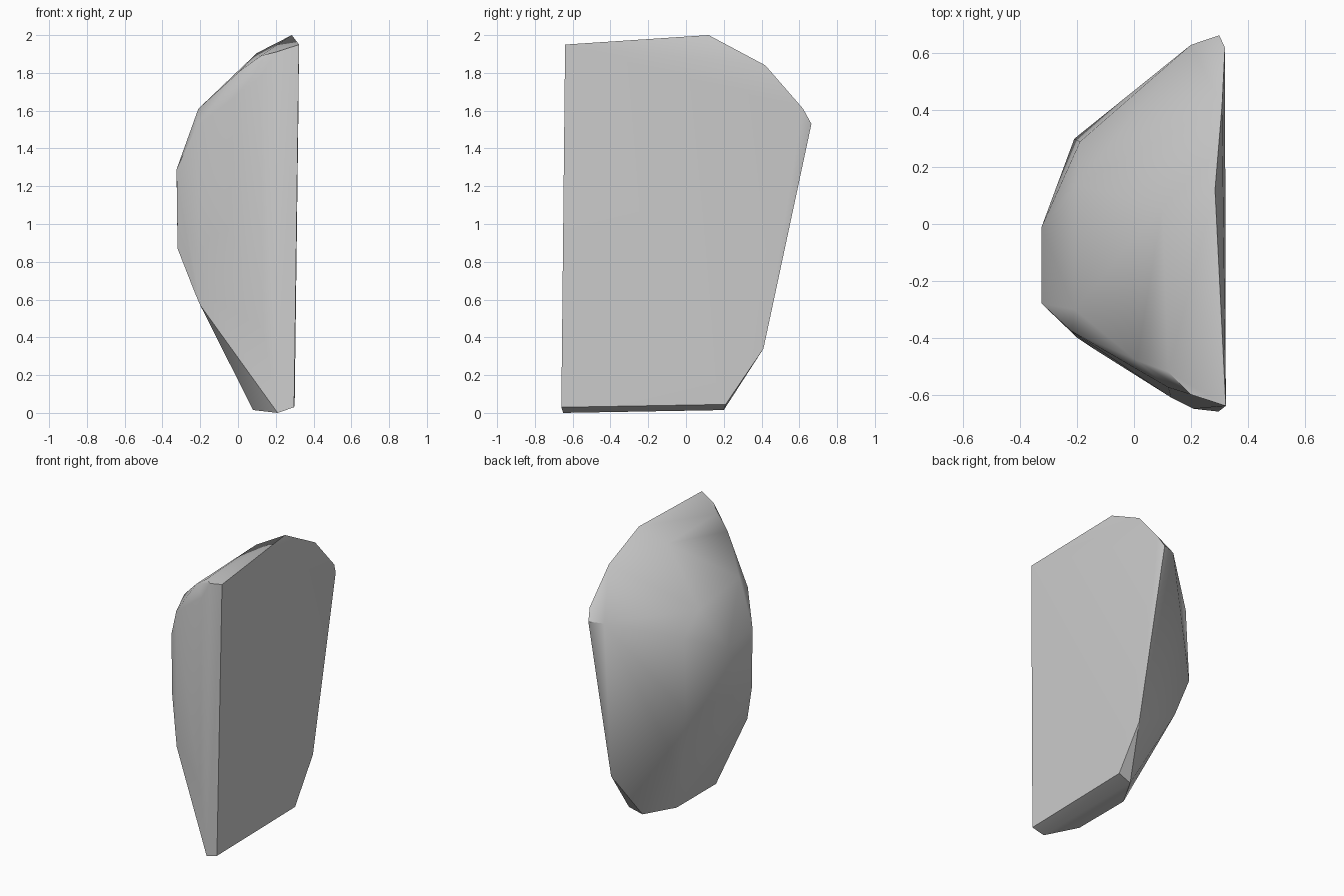
import bpy
import bmesh
import math

default_cube = bpy.data.objects.get("Cube")
if default_cube:
    bpy.data.objects.remove(default_cube, do_unlink=True)


def make_material(name, colour):
    """One flat colour for the viewport and the shader."""
    material = bpy.data.materials.new(name)
    material.use_nodes = True
    material.diffuse_color = colour
    shader = material.node_tree.nodes["Principled BSDF"]
    shader.inputs["Base Color"].default_value = colour
    return material


def make_hull(name, corner_groups, material, sharp_angle):
    """Wrap a tight convex skin around groups of corner points."""
    shape = bmesh.new()
    for group in corner_groups:
        for corner in group:
            shape.verts.new(corner)
    result = bmesh.ops.convex_hull(shape, input=shape.verts)
    # Corners that ended up inside the skin are not needed
    spare = set(result["geom_interior"]) | set(result["geom_unused"])
    loose = [item for item in spare if isinstance(item, bmesh.types.BMVert)]
    bmesh.ops.delete(shape, geom=loose, context="VERTS")
    bmesh.ops.recalc_face_normals(shape, faces=shape.faces)

    mesh = bpy.data.meshes.new(name)
    shape.to_mesh(mesh)
    shape.free()
    mesh.materials.append(material)
    part = bpy.data.objects.new(name, mesh)
    bpy.context.collection.objects.link(part)

    bpy.ops.object.select_all(action="DESELECT")
    part.select_set(True)
    bpy.context.view_layer.objects.active = part
    bpy.ops.object.shade_smooth_by_angle(angle=math.radians(sharp_angle))
    return part


# Outline of the broad, cleanly split side
split_side = [
    (.323, -.64, 1.95), (.285, .12, 2), (.31, .42, 1.84), (.32, .62, 1.61),
    (.3, .664, 1.53), (.3, .41, .34), (.3, .21, .045), (.297, -.66, .03),
]
# Upper edge of the front and the crest behind it
upper_rim = [
    (.2, -.6, 1.91), (.12, -.52, 1.89), (.01, -.48, 1.81),
    (-.21, -.3, 1.61), (.1, .06, 1.905), (-.2, .14, 1.55),
]
# Rounded outer bulge
bulge = [
    (-.325, -.28, 1.29), (-.32, -.28, .87), (-.325, -.01, 1.25),
    (-.23, -.37, .64), (-.2, -.4, .57),
]
# Steep front face
front_face = [
    (-.22, -.377, 1.515), (-.14, -.425, 1.5), (-.14, -.44, .6),
    (.12, -.575, 1.78), (.13, -.61, .45),
]
# Ridge across the back
back_ridge = [
    (.2, .63, 1.53), (-.19, .29, 1.4), (-.21, .3, .88), (-.09, .3, .585),
]
# Narrow foot
foot = [(.08, -.45, .015), (.08, -.01, .015), (.2, .2, .015), (.21, -.65, 0)]

stone_grey = make_material("stone grey", (.6, .6, .6, 1))
make_hull("rock_fragment",
          [split_side, upper_rim, bulge, front_face, back_ridge, foot],
          stone_grey, sharp_angle=30)
